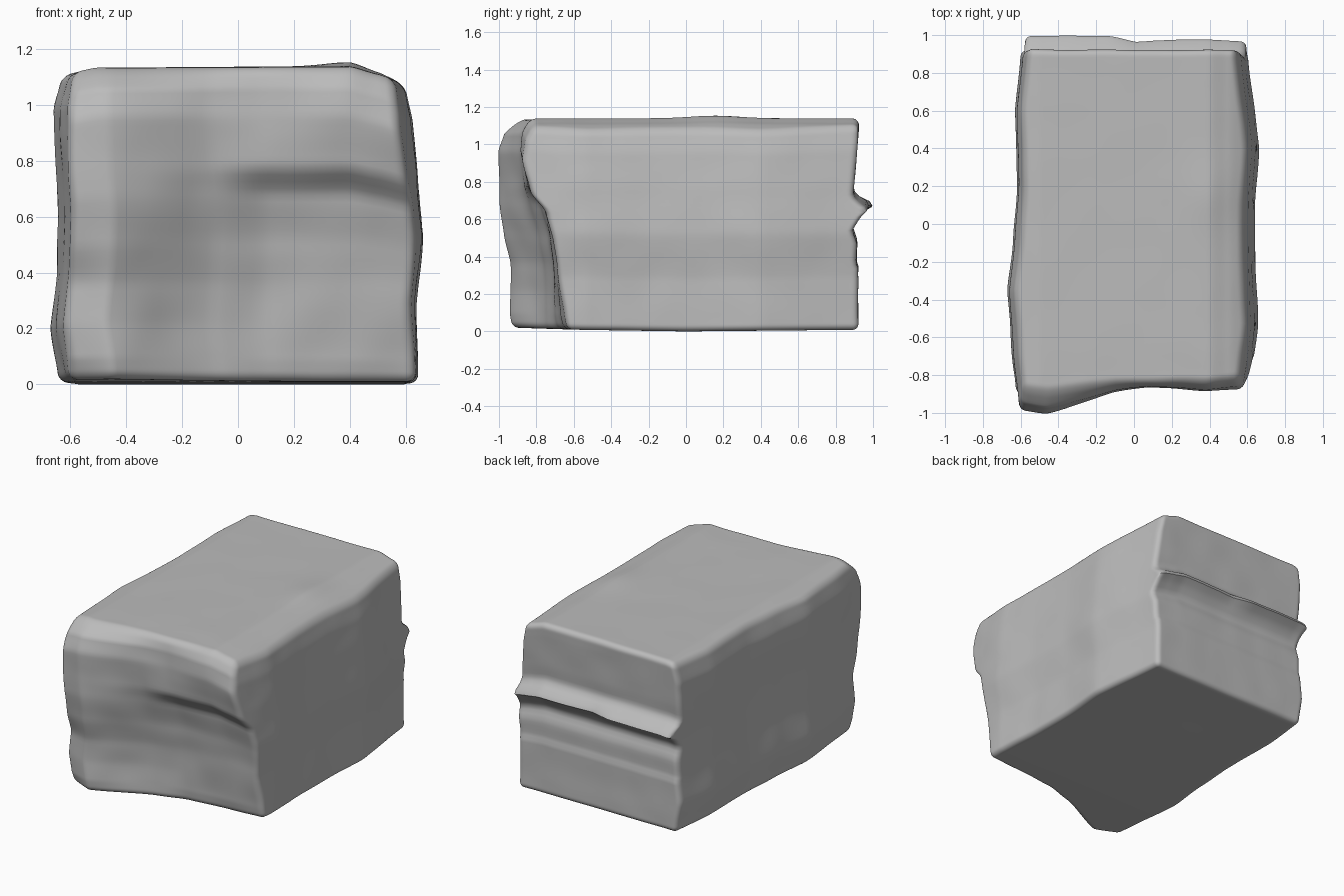
import bpy, bmesh, math
from mathutils import Vector, noise

old = bpy.data.objects.get("Cube")
if old:
    bpy.data.objects.remove(old, do_unlink=True)


def curve(points, t):
    """Softened interpolation through (position, value) pairs."""
    if t <= points[0][0]:
        return points[0][1]
    for (a, va), (b, vb) in zip(points, points[1:]):
        if t <= b:
            s = (t - a) / (b - a)
            return va + (vb - va) * (0.7 * s + 0.3 * s * s * (3 - 2 * s))
    return points[-1][1]


# Front face: depth across the width, from the foot to the top edge
COLUMNS = (-0.62, -0.47, -0.08, 0.1, 0.42, 0.6)
FRONT = (
    (0.0, (-0.86, -0.93, -0.75, -0.69, -0.655, -0.64)),
    (0.08, (-0.89, -0.94, -0.75, -0.70, -0.67, -0.65)),
    (0.35, (-0.90, -0.94, -0.76, -0.715, -0.70, -0.69)),
    (0.5, (-0.95, -0.975, -0.79, -0.735, -0.72, -0.71)),
    (0.67, (-0.985, -0.995, -0.84, -0.78, -0.76, -0.75)),
    (0.77, (-0.985, -1.0, -0.865, -0.855, -0.85, -0.83)),
    (0.95, (-0.985, -1.0, -0.89, -0.865, -0.885, -0.875)),
    (1.05, (-0.95, -0.97, -0.88, -0.86, -0.875, -0.86)),
    (1.13, (-0.87, -0.89, -0.84, -0.84, -0.84, -0.82)),
)
# Back face with its projecting ledge
BACK = ((0, 0.92), (0.35, 0.92), (0.37, 0.91), (0.48, 0.915), (0.56, 0.89), (0.63, 0.93),
        (0.66, 0.995), (0.685, 0.995), (0.705, 0.935), (0.75, 0.895), (0.85, 0.905), (1.13, 0.925))
LEDGE = ((-0.57, 1.0), (-0.15, 1.0), (0, 0.6), (0.1, 0.7), (0.4, 0.75), (0.6, 0.6))
# Side bulges along the length and up the height
LEFT_Y = ((-0.9, 0.61), (-0.53, 0.655), (-0.2, 0.64), (0.1, 0.64), (0.4, 0.66), (0.9, 0.6))
LEFT_Z = ((0, -0.015), (0.3, -0.02), (0.55, 0.003), (0.8, -0.015), (1, -0.035), (1.13, -0.06))
RIGHT_Y = ((-0.98, 0.62), (-0.7, 0.645), (-0.35, 0.67), (-0.1, 0.64), (0.2, 0.62), (0.6, 0.63), (0.9, 0.6))
RIGHT_Z = ((0, -0.03), (0.2, 0), (0.4, -0.02), (0.6, -0.025), (0.9, -0.01), (1.0, -0.01), (1.13, -0.04))
TOP = ((-0.62, 1.11), (-0.5, 1.133), (0.4, 1.138), (0.5, 1.11), (0.62, 1.065))
BOTTOM = ((-0.95, 0.02), (-0.5, 0.007), (0, 0), (0.9, 0.008))


def front_depth(x, z):
    return curve([(h, curve(list(zip(COLUMNS, row)), x)) for h, row in FRONT], z)


def back_depth(x, z):
    y = curve(BACK, z)
    return 0.92 + (y - 0.92) * curve(LEDGE, x) if y > 0.92 else y


def round_box(p):
    """Round the edges of a unit box whose real size is about 1.25 x 1.8 x 1.13."""
    half = Vector((0.625, 0.9, 0.565))
    r = 0.035
    q = Vector([c * h for c, h in zip(p, half)])
    inner = Vector([max(-h + r, min(h - r, c)) for c, h in zip(q, half)])
    d = q - inner
    if d.length > 1e-6:
        q = inner + d.normalized() * min(r, max(abs(c) for c in d))
    return Vector([c / h for c, h in zip(q, half)])


def shape(p):
    u, v, w = round_box(p)
    z = 0.565 * (w + 1)
    x = 0.62 * u
    low, high = front_depth(x, z), back_depth(x, z)
    y = low + (high - low) * (v + 1) / 2
    right = curve(RIGHT_Y, y) + curve(RIGHT_Z, z)
    left = curve(LEFT_Y, y) + curve(LEFT_Z, z)
    x = -right + (right + left) * (u + 1) / 2
    crest = 0.015 * math.exp(-((x - 0.4) / 0.12) ** 2 - ((y - 0.15) / 0.2) ** 2)
    floor, roof = curve(BOTTOM, y), curve(TOP, x) + crest
    z = floor + (roof - floor) * (w + 1) / 2
    # Rough wear, strongest towards the broken front
    pos = Vector((x, y, z))
    rough = 0.004 + 0.01 * max(0, -v - 0.6)
    wear = noise.noise_vector(pos * 5) * rough
    wear.z *= min(1, z * 4) * 0.4
    return pos + wear


# Stone block: dense box, points gathered towards the edges
bm = bmesh.new()
bmesh.ops.create_cube(bm, size=2)
bmesh.ops.subdivide_edges(bm, edges=bm.edges[:], cuts=69, use_grid_fill=True)
for vert in bm.verts:
    vert.co = shape([math.sin(c * math.pi / 2) for c in vert.co])
bmesh.ops.recalc_face_normals(bm, faces=bm.faces[:])
mesh = bpy.data.meshes.new("stone_block")
bm.to_mesh(mesh)
bm.free()

block = bpy.data.objects.new("stone_block", mesh)
bpy.context.collection.objects.link(block)

stone = bpy.data.materials.new("stone_grey")
stone.use_nodes = True
colour = (0.5, 0.5, 0.5, 1)
stone.diffuse_color = colour
stone.node_tree.nodes["Principled BSDF"].inputs["Base Color"].default_value = colour
mesh.materials.append(stone)

bpy.context.view_layer.objects.active = block
block.select_set(True)
bpy.ops.object.shade_smooth_by_angle(angle=math.radians(50))
